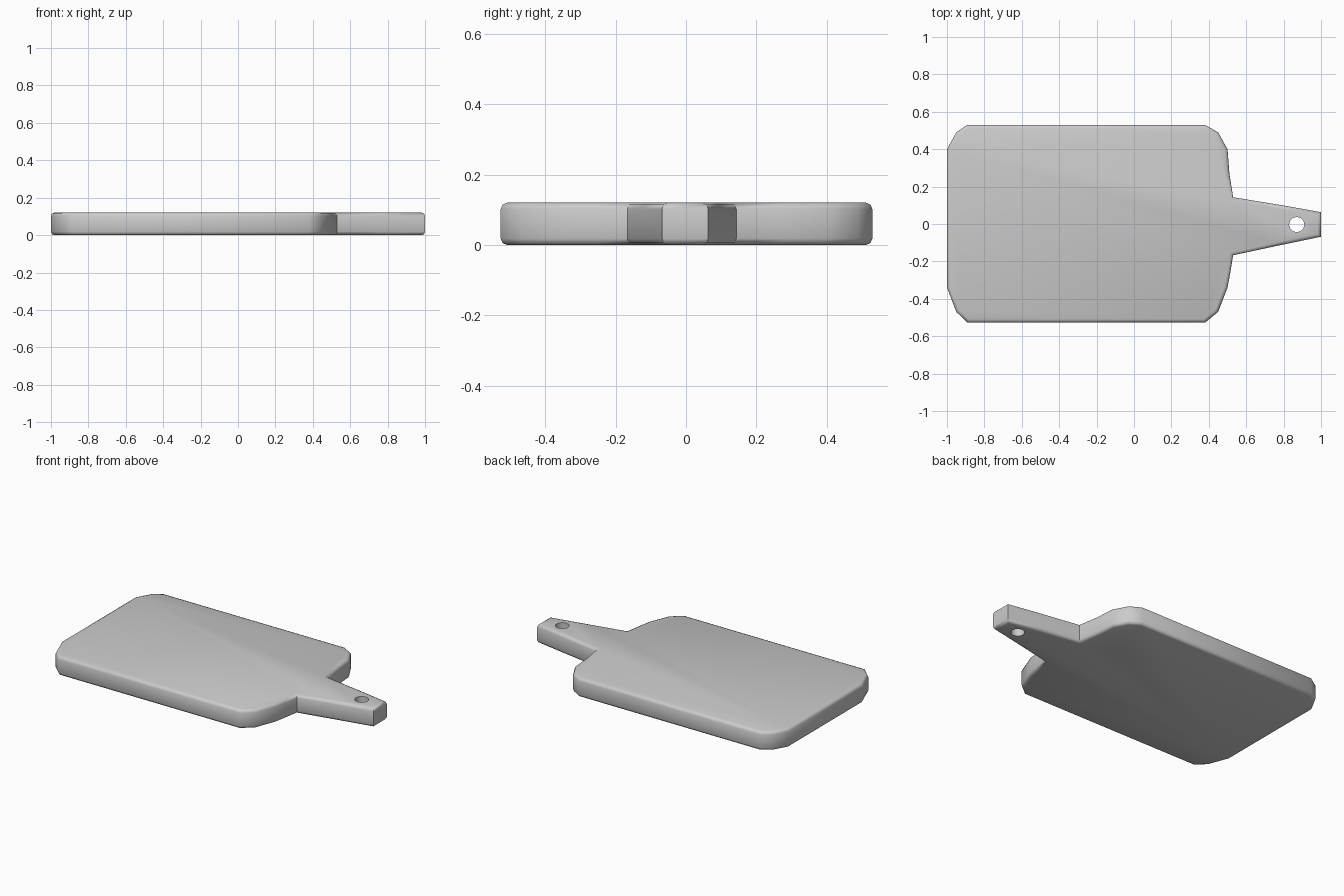
import bpy, bmesh, math

if "Cube" in bpy.data.objects:
    bpy.data.objects.remove(bpy.data.objects["Cube"])

THICK, EDGE = 0.12, 0.018

# Board outline seen from above, anticlockwise
outline = [
    (-1, -0.34), (-0.95, -0.47), (-0.89, -0.527), (0.38, -0.527), (0.45, -0.47),
    (0.50, -0.34), (0.515, -0.26), (0.53, -0.167),
    (0.75, -0.12), (1, -0.068), (1, 0.063), (0.8, 0.099),
    (0.53, 0.143), (0.51, 0.27), (0.50, 0.40),
    (0.45, 0.49), (0.38, 0.53), (-0.89, 0.53), (-0.95, 0.49), (-1, 0.40),
]

# Cutting board slab with softened top and bottom rims
bm = bmesh.new()
base = bm.faces.new([bm.verts.new((x, y, 0)) for x, y in outline])
ext = bmesh.ops.extrude_face_region(bm, geom=[base])
for v in ext["geom"]:
    if isinstance(v, bmesh.types.BMVert):
        v.co.z = THICK
bmesh.ops.recalc_face_normals(bm, faces=bm.faces)
rims = [e for e in bm.edges if abs(e.verts[0].co.z - e.verts[1].co.z) < 1e-5]
bmesh.ops.bevel(bm, geom=rims, offset=EDGE, segments=2, profile=0.5,
                affect='EDGES', clamp_overlap=True)
mesh = bpy.data.meshes.new("cutting_board")
bm.to_mesh(mesh)
bm.free()
board = bpy.data.objects.new("cutting_board", mesh)
bpy.context.collection.objects.link(board)

# Hanging hole through the handle
bpy.ops.mesh.primitive_cylinder_add(vertices=12, radius=0.041, depth=0.4,
                                    location=(0.87, -0.003, THICK / 2))
cutter = bpy.context.object
cutter.name = "hole_cutter"
cutter.hide_render = True
mod = board.modifiers.new("hanging_hole", 'BOOLEAN')
mod.operation = 'DIFFERENCE'
mod.solver = 'EXACT'
mod.object = cutter

bpy.ops.object.select_all(action='DESELECT')
board.select_set(True)
bpy.context.view_layer.objects.active = board
bpy.ops.object.modifier_apply(modifier=mod.name)
bpy.data.objects.remove(cutter)
bpy.ops.object.shade_smooth_by_angle(angle=math.radians(50))
